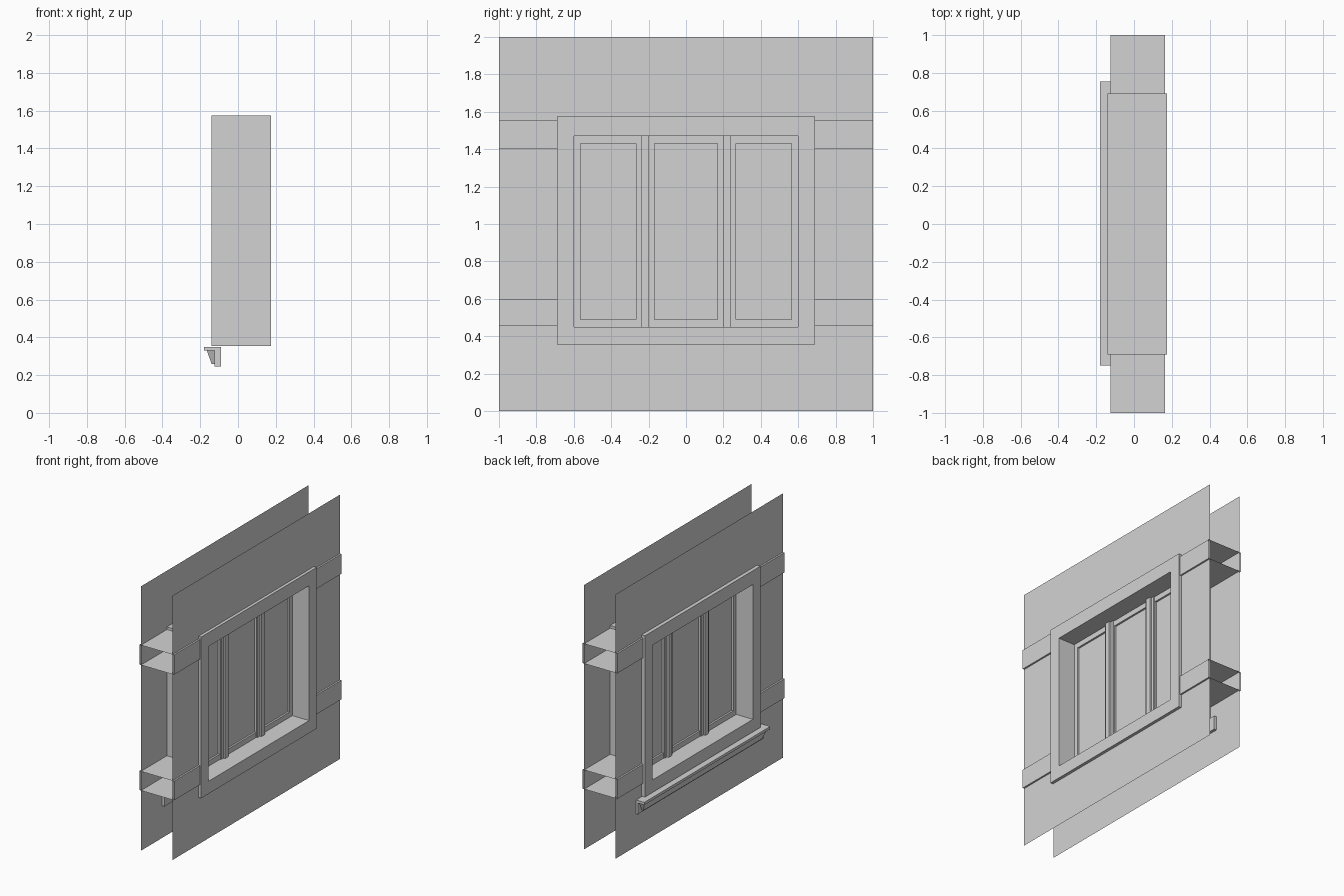
import bpy
import bmesh

cube = bpy.data.objects.get("Cube")
if cube:
    bpy.data.objects.remove(cube, do_unlink=True)

grey = bpy.data.materials.new("plain_grey")
grey.use_nodes = True
grey.diffuse_color = (0.65, 0.65, 0.65, 1)
grey.node_tree.nodes["Principled BSDF"].inputs["Base Color"].default_value = grey.diffuse_color


def finish(name, bm, recalc=True):
    if recalc:
        bmesh.ops.recalc_face_normals(bm, faces=bm.faces)
    mesh = bpy.data.meshes.new(name)
    bm.to_mesh(mesh)
    bm.free()
    mesh.materials.append(grey)
    obj = bpy.data.objects.new(name, mesh)
    bpy.context.collection.objects.link(obj)
    return obj


def rect(bm, x, y, z):
    """Four corners of a rectangle facing along x."""
    return [bm.verts.new((x, y[i], z[j])) for i, j in ((0, 0), (1, 0), (1, 1), (0, 1))]


def ring(name, x, outer, inner, depth=0.0):
    """Rectangular ring, flat or extruded along +x."""
    bm = bmesh.new()
    a, b = rect(bm, x, *outer), rect(bm, x, *inner)
    for i in range(4):
        j = (i + 1) % 4
        bm.faces.new((a[i], a[j], b[j], b[i]))
    if depth:
        grown = bmesh.ops.extrude_face_region(bm, geom=bm.faces[:], use_keep_orig=True)
        moved = [v for v in grown["geom"] if isinstance(v, bmesh.types.BMVert)]
        bmesh.ops.translate(bm, vec=(depth, 0, 0), verts=moved)
    return finish(name, bm, bool(depth))


def box(name, x, y, z):
    bm = bmesh.new()
    bmesh.ops.create_cube(bm, size=1)
    for v in bm.verts:
        v.co = [r[0] if c < 0 else r[1] for c, r in zip(v.co, (x, y, z))]
    return finish(name, bm)


def tube(name, x, y, z):
    """Thin sleeve along y, open at both ends."""
    bm = bmesh.new()
    corners = ((0, 0), (1, 0), (1, 1), (0, 1))
    loops = [[bm.verts.new((x[i], end, z[j])) for i, j in corners] for end in y]
    for i in range(4):
        j = (i + 1) % 4
        bm.faces.new((loops[0][i], loops[0][j], loops[1][j], loops[1][i]))
    return finish(name, bm)


# Two thin wall sheets with the window opening
hole = ((-0.65, 0.65), (0.4, 1.53))
for name, x in (("left_wall_sheet", 0.152), ("right_wall_sheet", -0.112)):
    ring(name, x, ((-1, 1), (0, 2)), hole)

# Open sleeves that run from the frame to the wall ends
for level, z in (("lower", (0.455, 0.6)), ("upper", (1.405, 1.555))):
    for side, y in (("front", (-1, -0.67)), ("back", (0.67, 1))):
        tube(f"{level}_{side}_sleeve", (-0.125, 0.165), y, z)

# Deep window frame and the sash set in its middle
opening = ((-0.6, 0.6), (0.45, 1.47))
ring("window_frame", -0.14, ((-0.69, 0.69), (0.355, 1.575)), opening, 0.315)
ring("window_sash", 0.0, opening, ((-0.565, 0.565), (0.49, 1.43)), 0.035)
box("window_pane", (0.014, 0.021), (-0.57, 0.57), (0.485, 1.435))

# Stepped mullions
for side, s in (("front", -1), ("back", 1)):
    mid = s * 0.218
    for part, half, depth in (("base", 0.05, 0.0195), ("step", 0.044, 0.026), ("rib", 0.02, 0.04)):
        box(f"{side}_mullion_{part}", (0.0175 - depth, 0.0175 + depth),
            (mid - half, mid + half), (0.45, 1.47))

# Sill ledge, apron and tapered moulding
box("sill_ledge", (-0.18, -0.09), (-0.75, 0.755), (0.33, 0.35))
box("sill_apron", (-0.125, -0.09), (-0.75, 0.755), (0.245, 0.33))
moulding = box("sill_moulding", (-0.165, -0.12), (-0.735, 0.735), (0.26, 0.33))
for v in moulding.data.vertices:
    if v.co.z < 0.3:
        v.co.y *= 0.965
        v.co.x = max(v.co.x, -0.14)
